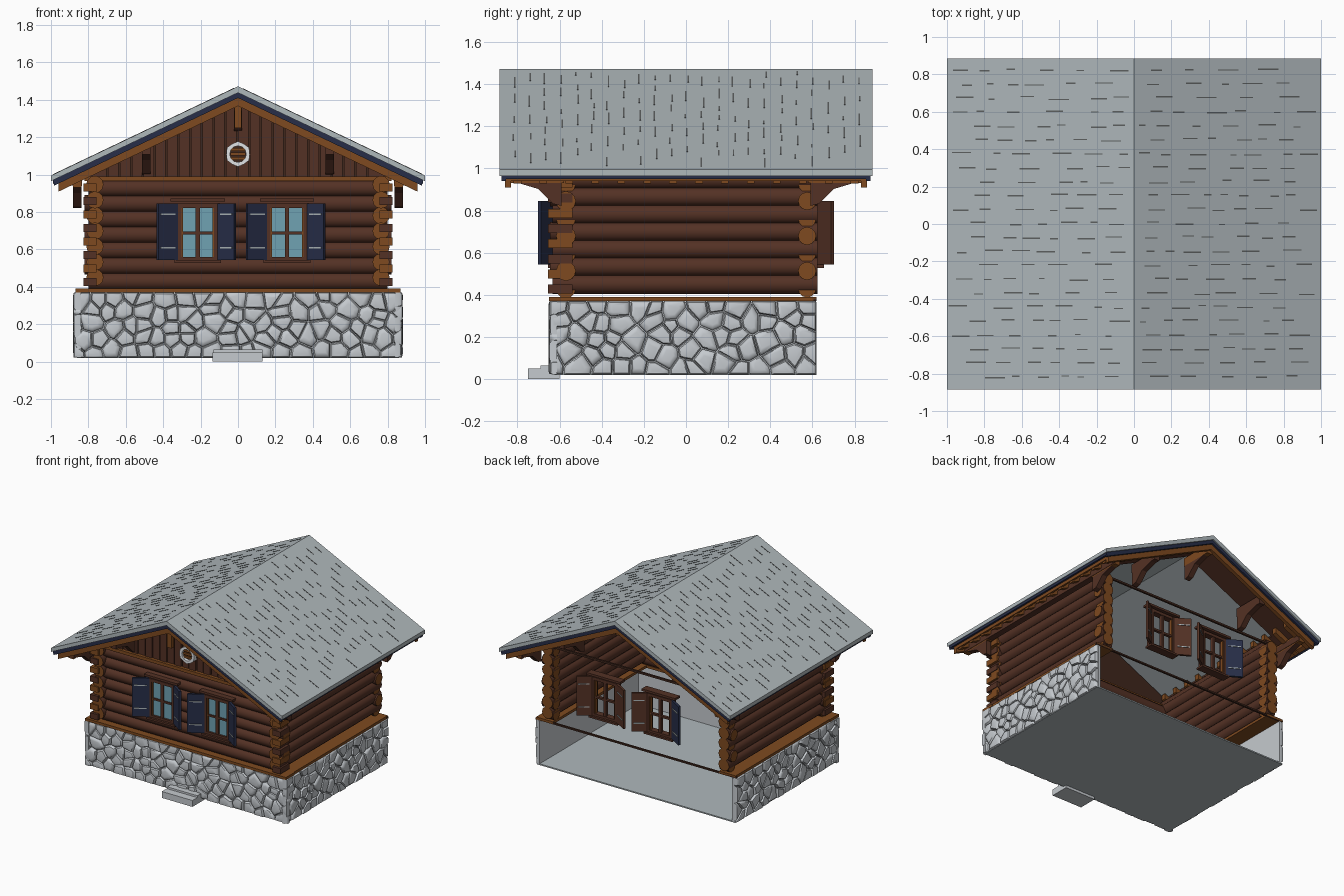
import bpy, bmesh, math, random
from mathutils import Vector

if "Cube" in bpy.data.objects:
    bpy.data.objects.remove(bpy.data.objects["Cube"])
random.seed(4)

COL = {"wood_brown": (0.088, 0.031, 0.018), "dark_wood": (0.05, 0.02, 0.012),
       "honey_wood": (0.21, 0.068, 0.014), "stone_grey": (0.56, 0.59, 0.62),
       "roof_grey": (0.43, 0.48, 0.50), "shutter_blue": (0.02, 0.027, 0.065),
       "glass_blue": (0.16, 0.36, 0.45), "seam_grey": (0.11, 0.115, 0.115),
       "snow_white": (0.75, 0.77, 0.79)}
MATS = {}
for n, c in COL.items():
    MATS[n] = bpy.data.materials.new(n)
    MATS[n].diffuse_color = (*c, 1)
NAMES = list(COL)


class Part:
    """Collects prisms and stones into one object."""
    def __init__(self, name):
        self.name, self.bm = name, bmesh.new()

    def face(self, vs, mat):
        self.bm.faces.new(vs).material_index = NAMES.index(mat)

    def rings(self, rings, mat, cap=None):
        rs = [[self.bm.verts.new(p) for p in r] for r in rings]
        n = len(rs[0])
        for a, b in zip(rs, rs[1:]):
            for i in range(n):
                self.face((a[i], a[(i + 1) % n], b[(i + 1) % n], b[i]), mat)
        self.face(rs[0][::-1], cap or mat)
        self.face(rs[-1], cap or mat)

    def prism(self, pts, axis, a, b, mat, cap=None):
        f = {"x": lambda p, t: (t, p[0], p[1]), "y": lambda p, t: (p[0], t, p[1]),
             "z": lambda p, t: (p[0], p[1], t)}[axis]
        self.rings([[f(p, t) for p in pts] for t in (a, b)], mat, cap)

    def box(self, x0, x1, y0, y1, z0, z1, mat):
        self.prism([(x0, y0), (x1, y0), (x1, y1), (x0, y1)], "z", z0, z1, mat)

    def log(self, c, r, axis, a, b, mat="wood_brown", cap="honey_wood", n=12):
        self.prism([(c[0] + r * math.cos(2 * math.pi * i / n), c[1] + r * math.sin(2 * math.pi * i / n))
                    for i in range(n)], axis, a, b, mat, cap)

    def slope(self, s, x0, x1, top, bot, y0, y1, mat):
        # strip parallel to the roof, top/bot measured down from the roof surface
        self.prism([(s * x0, rz(x0) - top), (s * x1, rz(x1) - top),
                    (s * x1, rz(x1) - bot), (s * x0, rz(x0) - bot)], "y", y0, y1, mat)

    def done(self, smooth=None):
        bmesh.ops.recalc_face_normals(self.bm, faces=self.bm.faces)
        me = bpy.data.meshes.new(self.name)
        self.bm.to_mesh(me)
        self.bm.free()
        for n in NAMES:
            me.materials.append(MATS[n])
        if smooth:
            me.shade_smooth()
            me.set_sharp_from_angle(angle=math.radians(smooth))
        ob = bpy.data.objects.new(self.name, me)
        bpy.context.collection.objects.link(ob)


def rz(x):
    return 1.472 - 0.477 * abs(x)


def bar(p, q, t):
    # rectangle of thickness t around the line p-q
    p, q = Vector(p), Vector(q)
    d = (q - p).normalized() * t / 2
    n = Vector((-d.y, d.x))
    return [p + n, q + n, q - n, p - n]


def cells(u0, u1, v0, v1, nu, nv):
    # irregular stone outlines: jittered seeds, each cell clipped by its bisectors
    du, dv = (u1 - u0) / nu, (v1 - v0) / nv
    seeds = [Vector((u0 + (i + .5 + random.uniform(-.42, .42) + .5 * (j % 2) - .25) * du,
                     v0 + (j + .5 + random.uniform(-.38, .38)) * dv)) for i in range(nu) for j in range(nv)]
    for s in seeds:
        poly = [Vector(p) for p in ((u0, v0), (u1, v0), (u1, v1), (u0, v1))]
        for o in seeds:
            if o is s or (o - s).length > 0.4:
                continue
            m, d, out = (o + s) / 2, o - s, []
            for a, b in zip(poly, poly[1:] + poly[:1]):
                fa, fb = (a - m).dot(d), (b - m).dot(d)
                if fa <= 0:
                    out.append(a)
                if fa * fb < 0:
                    out.append(a + (b - a) * fa / (fa - fb))
            poly = out
            if len(poly) < 3:
                break
        if len(poly) > 2:
            yield poly


# stone base on front and both sides, open at the back
p = Part("stone_base")
sides = [((-.88, .88), 19, lambda u, v, d: (u, -.612 - d, v)),
         ((-.65, .62), 13, lambda u, v, d: (.84 + d, u, v)),
         ((-.65, .62), 13, lambda u, v, d: (-.84 - d, u, v))]
for (u0, u1), nu, f in sides:
    for poly in cells(u0, u1, .02, .372, nu, 5):
        c = sum(poly, Vector((0, 0))) / len(poly)
        h = random.uniform(.032, .042)
        p.rings([[f(*(c + (q - c) * k), d * h) for q in poly]
                 for k, d in ((.95, 0), (.94, .6), (.8, .92), (.45, 1))], "stone_grey")
p.done(50)
p = Part("base_core")
p.box(-.86, .86, -.625, .62, .02, .03, "roof_grey")
p.box(-.85, .85, -.625, -.605, .03, .365, "stone_grey")
for s in (-1, 1):
    p.box(s * .835, s * .853, -.605, .62, .03, .365, "stone_grey")
p.done()

# two-stone doorstep
p = Part("doorstep")
p.box(-.13, .13, -.69, -.6, .012, .065, "stone_grey")
p.box(-.135, .13, -.75, -.6, 0, .05, "stone_grey")
p.done()

# ledge planks on top of the stones
p = Part("ledge")
p.box(-.87, .87, -.65, -.54, .37, .39, "honey_wood")
for s in (-1, 1):
    p.box(s * .72, s * .865, -.54, .62, .37, .39, "honey_wood")
p.box(-.87, .87, .605, .62, .37, .382, "dark_wood")
p.done()

# log walls with crossed corner ends
p = Part("log_walls")
for i in range(7):
    z = .43 + i * .083
    e = .82 if i % 2 else .80
    p.log((-.57, z), .047, "x", -e, e)
    for s in (-1, 1):
        p.log((s * .765, z + .02), .046, "y", -.635 - .01 * (i % 2), .625)
        p.log((.575, z), .043, "x", s * .72, s * e)
for i in range(8):
    for s in (-1, 1):
        p.box(s * .757, s * .825, -.655, -.54, .405 + i * .072, .448 + i * .072, "honey_wood" if i % 2 else "wood_brown")
p.done(40)

# vertical gable planks and the beam below them
p = Part("front_gable")
n = 26
for i in range(n):
    a, b = -.82 + 1.64 * i / n, -.82 + 1.64 * (i + 1) / n - .008
    y = -.6 - .006 * (i % 2)
    p.prism([(a, .98), (b, .98), (b, rz(b) - .05), (a, rz(a) - .05)], "y", y, -.585, "wood_brown")
p.prism([(-.82, .97), (.82, .97), (.82, rz(.82) - .05), (0, rz(0) - .05), (-.82, rz(.82) - .05)],
        "y", -.587, -.575, "dark_wood")
p.box(-.82, .82, -.625, -.56, .965, .99, "honey_wood")
p.box(-.8, .8, .6, .615, .965, .98, "dark_wood")
for s in (-1, 1):
    p.box(s * .735, s * .795, -.6, .6, .965, 1.01, "wood_brown")
p.done()

# round vent with a snowy rim
p = Part("gable_vent")
k = 12
for i in range(k):
    q = []
    for r, j in ((.044, i), (.063 + .005 * (i % 2), i), (.063 + .005 * ((i + 1) % 2), i + 1), (.044, i + 1)):
        t = 2 * math.pi * j / k
        q.append((r * math.cos(t), 1.11 + r * math.sin(t)))
    p.prism(q, "y", -.635, -.6, "snow_white")
p.log((0, 1.11), .046, "y", -.612, -.6, "dark_wood", "dark_wood")
for z in (1.085, 1.11, 1.135):
    p.box(-.04, .04, -.622, -.61, z - .008, z + .008, "honey_wood")
p.done()

# roof slabs, blue edging, soffits, rake boards and rafter tails
p = Part("roof_slab")
p.prism([(0, rz(0)), (1, rz(1)), (1, rz(1) - .03), (0, rz(0) - .034), (-1, rz(1) - .03), (-1, rz(1))],
        "y", -.885, .885, "roof_grey")
for s in (-1, 1):
    for j in range(23):
        y, x = -.82 + j * .0745, random.uniform(.02, .12)
        while x < .9:
            l = random.uniform(.03, .11)
            yy = y + random.uniform(-.008, .008)
            p.slope(s, x, x + l, -.002, .004, yy, yy + .007, "seam_grey")
            x += l + random.uniform(.03, .15)
p.done()
p = Part("roof_edging")
for s in (-1, 1):
    p.slope(s, .965, .99, .028, .05, -.875, .875, "shutter_blue")
    p.slope(s, .78, .965, .036, .048, -.87, .87, "wood_brown")
    for t in (-1, 1):
        p.slope(s, 0, .985, .03, .062, t * .855, t * .875, "shutter_blue")
        p.slope(s, 0, .96, .055, .105, t * .83, t * .86, "honey_wood")
        p.slope(s, 0, .8, .036, .048, t * .6, t * .84, "wood_brown")
    p.slope(s, .93, .96, .05, .075, -.86, .86, "honey_wood")
    for i in range(14):
        y = -.8 + i * 1.6 / 13
        p.slope(s, .74, .95, .048, .09, y - .018, y + .018, "honey_wood")
p.done()

# purlin ends and their slanted brackets at both gables
p = Part("purlin_brackets")
for t in (-1, 1):
    for x in (-.86, -.49, 0, .49, .86):
        z = rz(x) - .085
        w = .022
        p.box(x - w, x + w, t * .58, t * .84, z - .045, z + .02, "honey_wood" if abs(x) != .49 else "wood_brown")
        h = .1
        p.prism([(t * .59, z - .045), (t * .8, z - .045), (t * .7, z - .075), (t * .63, z - .045 - h), (t * .59, z - .055 - h)],
                "x", x - w, x + w, "wood_brown")
for s in (-1, 1):
    p.box(s * .835, s * .885, -.84, .84, .94, .985, "wood_brown")
p.box(-.02, .02, -.85, -.82, 1.25, 1.37, "honey_wood")
p.done()

# windows: frame, cross bars, lintel and sill; glass at the front only
p = Part("windows")
for t in (-1, 1):
    for cx in (-.215, .262):
        def b(x0, x1, d0, d1, z0, z1, m):
            p.box(cx + x0, cx + x1, t * d0, t * d1, z0, z1, m)
        if t < 0:
            b(-.1, .1, .615, .622, .55, .83, "glass_blue")
        for s in (-1, 1):
            b(s * .088, s * .11, .59, .64, .54, .845, "wood_brown")
            b(s * .08, s * .09, .61, .632, .55, .835, "honey_wood")
        for z0, z1 in ((.54, .56), (.822, .845)):
            b(-.1, .1, .59, .638, z0, z1, "wood_brown")
        b(-.011, .011, .61, .634, .55, .83, "wood_brown")
        b(-.09, .09, .61, .632, .68, .695, "wood_brown")
        b(-.145, .145, .59, .65, .855, .872, "wood_brown")
        b(-.125, .125, .59, .655, .528, .543, "wood_brown")
p.done()

# half-open shutters with light straps
p = Part("shutters")
for t in (-1, 1):
    for cx in (-.215, .262):
        for s, w in ((-1, .215), (1, .2)):
            h, e = (cx + s * .107, t * .63), (cx + s * w, t * .695)
            blue = t < 0 or (cx < 0 and s < 0)
            p.prism(bar(h, e, .018), "z", .543, .845, "shutter_blue" if blue else "wood_brown")
            for z in (.605, .785):
                o = t * .008
                p.prism(bar((h[0] + s * .015, h[1] + o + t * .01), (e[0] - s * .015, e[1] + o - t * .007), .012),
                        "z", z, z + .007, "roof_grey")
p.done()

for m in bpy.data.materials:
    if m.users and not m.is_grease_pencil:
        m.use_nodes = True
        m.node_tree.nodes["Principled BSDF"].inputs["Base Color"].default_value = m.diffuse_color
